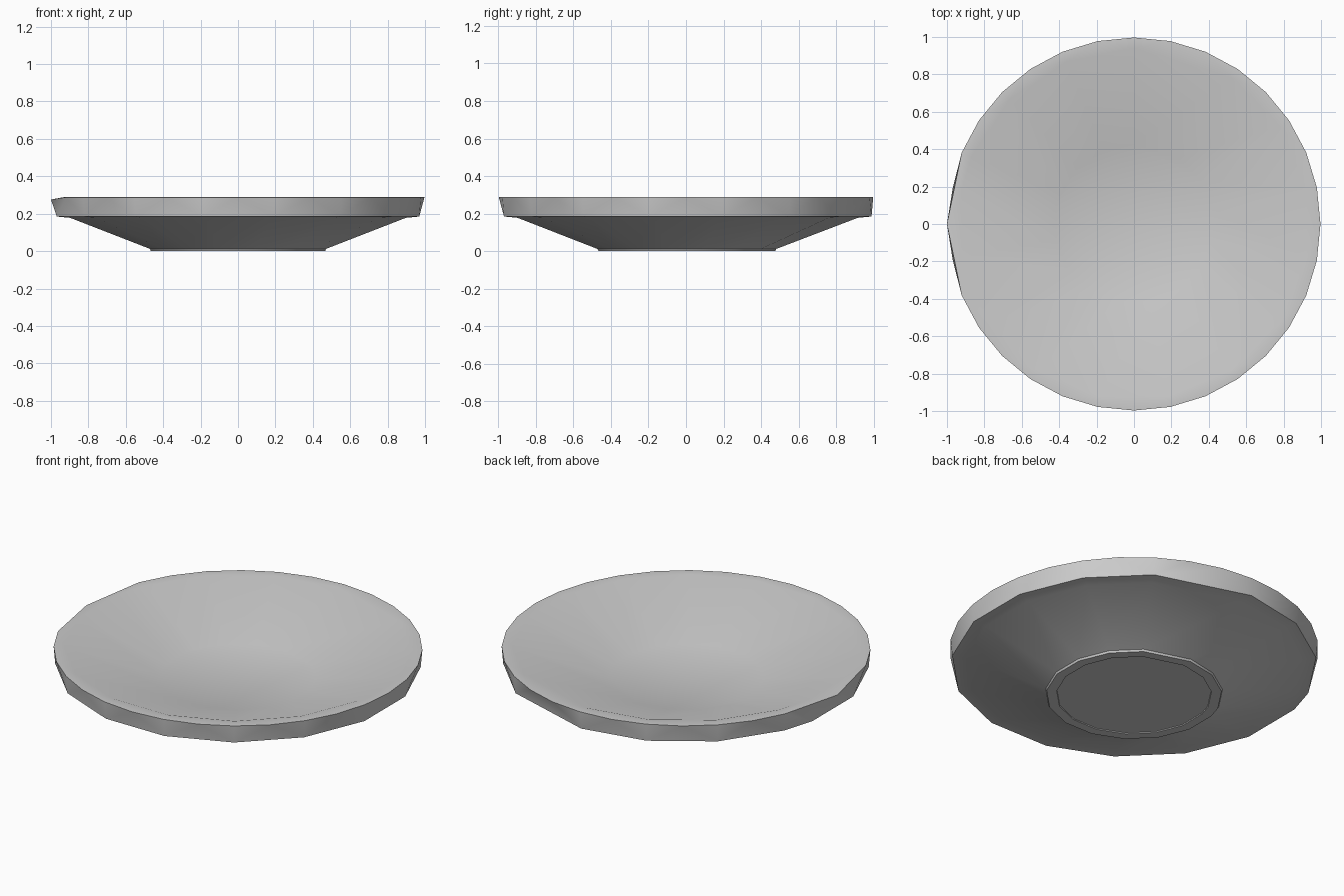
import bpy, bmesh
from math import sin, cos, pi, radians

cube = bpy.data.objects.get("Cube")
if cube:
    bpy.data.objects.remove(cube, do_unlink=True)

clay = bpy.data.materials.new("plain grey")
clay.use_nodes = True
clay.diffuse_color = (0.6, 0.6, 0.6, 1)
clay.node_tree.nodes["Principled BSDF"].inputs["Base Color"].default_value = (0.6, 0.6, 0.6, 1)

# Rings place their points on 32 angular slots
SLOTS = 32
# Sixteen body points, four of them shifted round by one slot at the back
BODY = [s + 1 if 7 <= s <= 13 else s for s in range(1, SLOTS, 2)]
# Fine rim, with two points missing where the right side is worn
RIM = [s for s in range(SLOTS) if s not in (15, 17)]
WORN = 16

# Profile from the base disc, over the rim, to the bowl floor: radius, height, slots
profile = [
    (0.418, 0.005, BODY),   # recessed base disc
    (0.42, 0.0, BODY),      # foot ring, inner edge
    (0.475, 0.0, BODY),     # foot ring, outer edge
    (0.48, 0.012, BODY),    # underside start
    (0.915, 0.178, BODY),   # underside end
    (0.988, 0.185, BODY),   # rim bottom
    (0.997, 0.288, RIM),    # rim top
    (0.94, 0.290, BODY),    # lip crest
    (0.424, 0.115, BODY),   # bowl floor
]


def add_ring(bm, radius, height, slots):
    return [(s, bm.verts.new((radius * cos(2 * pi * s / SLOTS),
                              radius * sin(2 * pi * s / SLOTS), height)))
            for s in slots]


def slot(ring, i):
    """Slot number of point i, counting on past a full turn."""
    turns, k = divmod(i, len(ring))
    return ring[k][0] + SLOTS * turns


def bridge(bm, low, high):
    """Join two rings: quads where the counts agree, otherwise a walk of triangles."""
    n, m = len(low), len(high)
    if n == m:
        for i in range(n):
            j = (i + 1) % n
            bm.faces.new((low[i][1], low[j][1], high[j][1], high[i][1]))
        return
    i = j = 0
    while i < n or j < m:
        a, b = low[i % n][1], high[j % m][1]
        mid_low = slot(low, i) + slot(low, i + 1)
        mid_high = slot(high, j) + slot(high, j + 1)
        if j == m or (i < n and mid_low < mid_high):
            i += 1
            bm.faces.new((a, low[i % n][1], b))
        else:
            j += 1
            bm.faces.new((a, high[j % m][1], b))


bm = bmesh.new()
rings = [add_ring(bm, *p) for p in profile]
for low, high in zip(rings, rings[1:]):
    bridge(bm, low, high)
bm.faces.new([v for s, v in reversed(rings[0])])
bm.faces.new([v for s, v in rings[-1]])

# Lowered point in the worn spot of the rim
for s, v in rings[6]:
    if s == WORN:
        v.co.x = -1.0
        v.co.z -= 0.012

bmesh.ops.recalc_face_normals(bm, faces=bm.faces)
mesh = bpy.data.meshes.new("dish")
bm.to_mesh(mesh)
bm.free()
mesh.materials.append(clay)
dish = bpy.data.objects.new("dish", mesh)
bpy.context.collection.objects.link(dish)

bpy.ops.object.select_all(action='DESELECT')
dish.select_set(True)
bpy.context.view_layer.objects.active = dish
bpy.ops.object.shade_smooth_by_angle(angle=radians(40))
